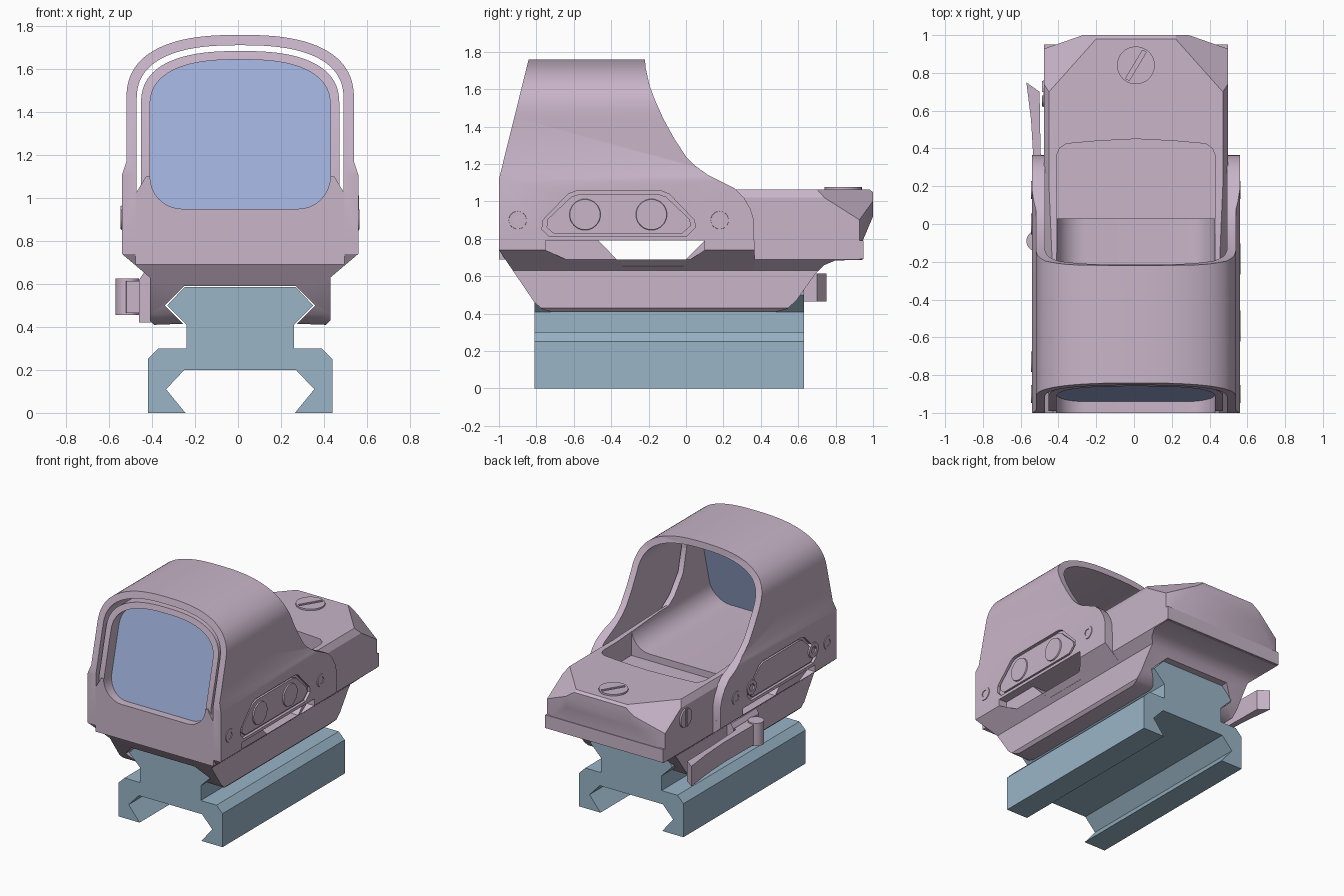
import bpy, bmesh, math
from mathutils import Vector

if "Cube" in bpy.data.objects:
    bpy.data.objects.remove(bpy.data.objects["Cube"])


def material(name, rgb):
    m = bpy.data.materials.new(name)
    m.diffuse_color = (*rgb, 1)
    m.use_nodes = True
    m.node_tree.nodes["Principled BSDF"].inputs["Base Color"].default_value = m.diffuse_color
    return m


PINK = material("housing_mauve", (0.58, 0.46, 0.58))
STEEL = material("rail_blue_grey", (0.32, 0.46, 0.57))
GLASS = material("lens_blue", (0.34, 0.43, 0.69))


def prism(name, pts, axis, a, b, mat=PINK):
    """Extrude a 2D outline along an axis from a to b."""
    place = {'x': lambda p, t: (t, p[0], p[1]),
             'y': lambda p, t: (p[0], t, p[1]),
             'z': lambda p, t: (p[0], p[1], t)}[axis]
    bm = bmesh.new()
    f = bm.faces.new([bm.verts.new(place(p, a)) for p in pts])
    ext = bmesh.ops.extrude_face_region(bm, geom=[f])
    off = Vector(place((0, 0), b - a))
    bmesh.ops.translate(bm, vec=off, verts=[v for v in ext['geom'] if isinstance(v, bmesh.types.BMVert)])
    bmesh.ops.recalc_face_normals(bm, faces=bm.faces)
    me = bpy.data.meshes.new(name)
    bm.to_mesh(me)
    bm.free()
    me.materials.append(mat)
    ob = bpy.data.objects.new(name, me)
    bpy.context.collection.objects.link(ob)
    return ob


def combine(ob, cutter, op='DIFFERENCE'):
    """Apply a boolean and remove the cutter."""
    m = ob.modifiers.new("bool", 'BOOLEAN')
    m.object, m.operation, m.solver = cutter, op, 'EXACT'
    bpy.context.view_layer.objects.active = ob
    bpy.ops.object.modifier_apply(modifier=m.name)
    bpy.data.objects.remove(cutter)


def clip(ob, normal, point):
    """Slice off everything beyond a plane."""
    bm = bmesh.new()
    bm.from_mesh(ob.data)
    r = bmesh.ops.bisect_plane(bm, geom=bm.verts[:] + bm.edges[:] + bm.faces[:],
                               plane_co=point, plane_no=normal, clear_outer=True)
    edges = [e for e in r['geom_cut'] if isinstance(e, bmesh.types.BMEdge)]
    bmesh.ops.contextual_create(bm, geom=edges)
    bmesh.ops.recalc_face_normals(bm, faces=bm.faces)
    bm.to_mesh(ob.data)
    bm.free()


def sym(right):
    return right + [(-x, z) for x, z in reversed(right) if abs(x) > 1e-6]


def dome(hw, zs, zt, n=2.55, steps=22):
    """Right half of the arched top, from the side up to the crown."""
    out = []
    for i in range(steps):
        t = math.pi / 2 * i / steps
        out.append((hw * math.cos(t) ** (2 / n), zs + (zt - zs) * math.sin(t) ** (2 / n)))
    return out + [(0, zt)]


def circle(u, v, r, n=32, start=0.0):
    return [(u + r * math.cos(start + 2 * math.pi * i / n),
             v + r * math.sin(start + 2 * math.pi * i / n)) for i in range(n)]


# rail
prism("rail", sym([(0.26, 0.20), (0.345, 0.11), (0.255, 0.0)][::1] +
                  [(0.43, 0.0), (0.43, 0.25), (0.38, 0.30), (0.25, 0.30), (0.25, 0.41),
                   (0.34, 0.50), (0.26, 0.585)]), 'y', -0.81, 0.63, STEEL)

# clamp base with dovetail channel
base = prism("clamp_base", sym([(0.26, 0.59), (0.35, 0.50), (0.265, 0.415), (0.40, 0.41),
                                (0.42, 0.43), (0.42, 0.63), (0.487, 0.69)]), 'y', -1.0, 0.94)
combine(base, prism("c", [(-1, 0.74), (-0.81, 0.46), (-0.77, 0.425), (-0.72, 0.41), (0.48, 0.41),
                          (0.54, 0.425), (0.59, 0.47), (0.69, 0.61), (0.74, 0.66), (0.80, 0.685),
                          (0.94, 0.687), (0.94, 0.74)], 'x', -0.7, 0.7), 'INTERSECT')


def window():
    return prism("c", [(-0.47, 0.792), (-0.37, 0.69), (0.0, 0.69), (0.10, 0.792)], 'x', -0.8, 0.8)


# flared lower edge of the hood, with the see-through notch
flare = prism("lower_flare", sym([(0.42, 0.63), (0.55, 0.74), (0.55, 0.79)]), 'y', -1.0, 0.365)
combine(flare, prism("c", [(-1, 0.80), (-1, 0.74), (-0.925, 0.63), (-0.925, 0.60),
                           (0.37, 0.60), (0.37, 0.80)], 'x', -0.7, 0.7), 'INTERSECT')
combine(flare, window())
for s in (-1, 1):
    combine(flare, prism("c", [(-0.75, 0.74), (-0.62, 0.68), (-0.36, 0.68), (-0.31, 0.62), (-0.05, 0.62),
                               (0.01, 0.68), (0.10, 0.74), (0.10, 0.82), (-0.75, 0.82)],
                         'x', s * 0.45, s * 0.7))

# main body with rear deck
body = prism("main_body", [(-1, 0.69), (-1, 1.10), (-0.3, 1.10), (0.2, 1.065), (0.73, 1.065),
                           (0.98, 1.065), (1.0, 1.05), (1.0, 0.92), (0.945, 0.79), (0.945, 0.69)],
             'x', -0.487, 0.487)
for s in (-1, 1):
    p, q, r = Vector((s * 0.46, 0.70, 1.065)), Vector((s * 0.21, 0.98, 1.065)), Vector((s * 0.487, 0.93, 0.90))
    n = (q - p).cross(r - p)
    clip(body, n if n.y > 0 else -n, p)
    clip(body, (s * 0.07, 0.20, 0), (s * 0.28, 1.0, 0.9))
    clip(body, (s * 0.05, 0, 0.03), (s * 0.487, 0, 1.02))
LENS = sym([(0.27 + 0.15 * math.sin(t), 1.10 - 0.15 * math.cos(t))
            for t in [math.pi / 2 * i / 8 for i in range(9)]] + dome(0.42, 1.42, 1.645))
combine(body, prism("c", [(x, z) for x, z in LENS], 'y', -1.1, 0.04))
combine(body, prism("c", sym([(0.42, 0.03), (0.42, 0.36), (0.405, 0.40), (0.37, 0.425), (0.2, 0.44),
                              (0, 0.45)]), 'z', 0.90, 1.3))
combine(body, window())
# lower rear lip
prism("rear_lip", sym([(0.487, 0.36), (0.487, 0.95), (0.40, 0.95)]), 'z', 0.692, 0.79)

# outer hood
hood = prism("hood", sym([(0.55, 0.79), (0.55, 1.11), (0.53, 1.17)] + dome(0.53, 1.45, 1.76)), 'y', -1.1, 0.5)
combine(hood, prism("c", sym([(0.482, 0.6)] + dome(0.482, 1.45, 1.712)), 'y', -1.2, 0.6))
combine(hood, prism("c", [(-1, 0.7), (-1, 1.12), (-0.84, 1.765), (-0.22, 1.765), (-0.215, 1.71),
                          (-0.195, 1.62), (-0.165, 1.54), (-0.12, 1.44), (-0.065, 1.34), (0.0, 1.24),
                          (0.05, 1.19), (0.12, 1.14), (0.26, 1.07), (0.31, 1.02), (0.345, 0.96),
                          (0.363, 0.90), (0.365, 0.7)], 'x', -0.8, 0.8), 'INTERSECT')

# inner lens frame
frame = prism("lens_frame", sym([(0.462, 0.92)] + dome(0.462, 1.43, 1.685)), 'y', -1.1, 0.0)
combine(frame, prism("c", LENS, 'y', -1.2, 0.1))
combine(frame, prism("c", [(-0.99, 0.9), (-0.99, 1.12), (-0.845, 1.70), (-0.60, 1.70), (-0.62, 1.45),
                           (-0.58, 1.28), (-0.48, 1.15), (-0.35, 1.06), (-0.35, 0.9)],
                    'x', -0.8, 0.8), 'INTERSECT')

# tilted lens
lens = prism("lens", LENS, 'y', 0.0, 0.012, GLASS)
for v in lens.data.vertices:
    v.co.y += -0.94 + (v.co.z - 0.95) * 0.25

# button pod (right) and battery panel (left)
POD = [(-0.77, 0.85), (-0.73, 0.812), (0.0, 0.812), (0.05, 0.86), (0.045, 0.90), (-0.09, 1.04),
       (-0.13, 1.055), (-0.59, 1.055), (-0.63, 1.04), (-0.765, 0.90)]
for s, side in ((1, "right"), (-1, "left")):
    combine(hood, prism("c", POD, 'x', s * 0.53, s * 0.6))
    inner = [(-0.36 + (y + 0.36) * 0.94, 0.93 + (z - 0.93) * 0.86) for y, z in POD]
    prism(side + "_panel", inner, 'x', s * 0.525, s * 0.545)


def round_cap(name, s, y, z, r, x0, x1, slot=None):
    """Bevelled round cap on one side; slot gives the number of sides of the socket."""
    ob = prism(name, circle(y, z, r), 'x', s * x0, s * x1)
    for v in ob.data.vertices:
        if abs(v.co.x) > x1 - 1e-4:
            v.co.y, v.co.z = y + (v.co.y - y) * 0.9, z + (v.co.z - z) * 0.9
    if slot:
        combine(ob, prism("c", circle(y, z, r * 0.5, slot), 'x', s * (x1 - 0.012), s * (x1 + 0.05)))
    return ob


# buttons and side screws
for y in (-0.54, -0.185):
    round_cap("button", 1, y, 0.93, 0.09, 0.52, 0.554)
for y in (-0.73, 0.0):
    round_cap("panel_screw", -1, y, 0.91, 0.06, 0.52, 0.556, 6)
for s in (-1, 1):
    for y in (-0.90, 0.18):
        round_cap("side_screw", s, y, 0.90, 0.052, 0.53, 0.555, 6)

# adjustment caps on the left side and on the deck
windage = round_cap("windage_cap", -1, 0.69, 0.93, 0.075, 0.46, 0.497)
combine(windage, prism("c", [(0.68, 0.86), (0.70, 0.86), (0.70, 1.0), (0.68, 1.0)], 'x', -0.49, -0.6))
cap = prism("elevation_cap", circle(0, 0.84, 0.10), 'z', 1.05, 1.077)
combine(cap, prism("c", [(-0.055, 0.77), (-0.035, 0.76), (0.055, 0.91), (0.035, 0.92)], 'z', 1.068, 1.2))

# clamp lever with pivot
prism("clamp_lever", [(-0.58, 0.75), (-0.51, 0.70), (-0.505, 0.40), (-0.49, 0.10), (-0.42, 0.04),
                      (-0.42, -0.16), (-0.53, -0.16), (-0.545, 0.0), (-0.54, 0.30), (-0.555, 0.55)],
      'z', 0.465, 0.615)
prism("lever_pivot", circle(-0.525, -0.09, 0.055), 'z', 0.455, 0.625)
prism("pivot_block", [(-0.47, 0.42), (-0.40, 0.42), (-0.40, 0.65), (-0.45, 0.65), (-0.47, 0.62)],
      'y', -0.20, 0.10)

# centre the model and smooth the curved faces
for ob in bpy.context.scene.objects:
    ob.location.x = 0.01
    ob.select_set(True)
    bpy.context.view_layer.objects.active = ob
bpy.ops.object.shade_smooth_by_angle(angle=math.radians(28))
